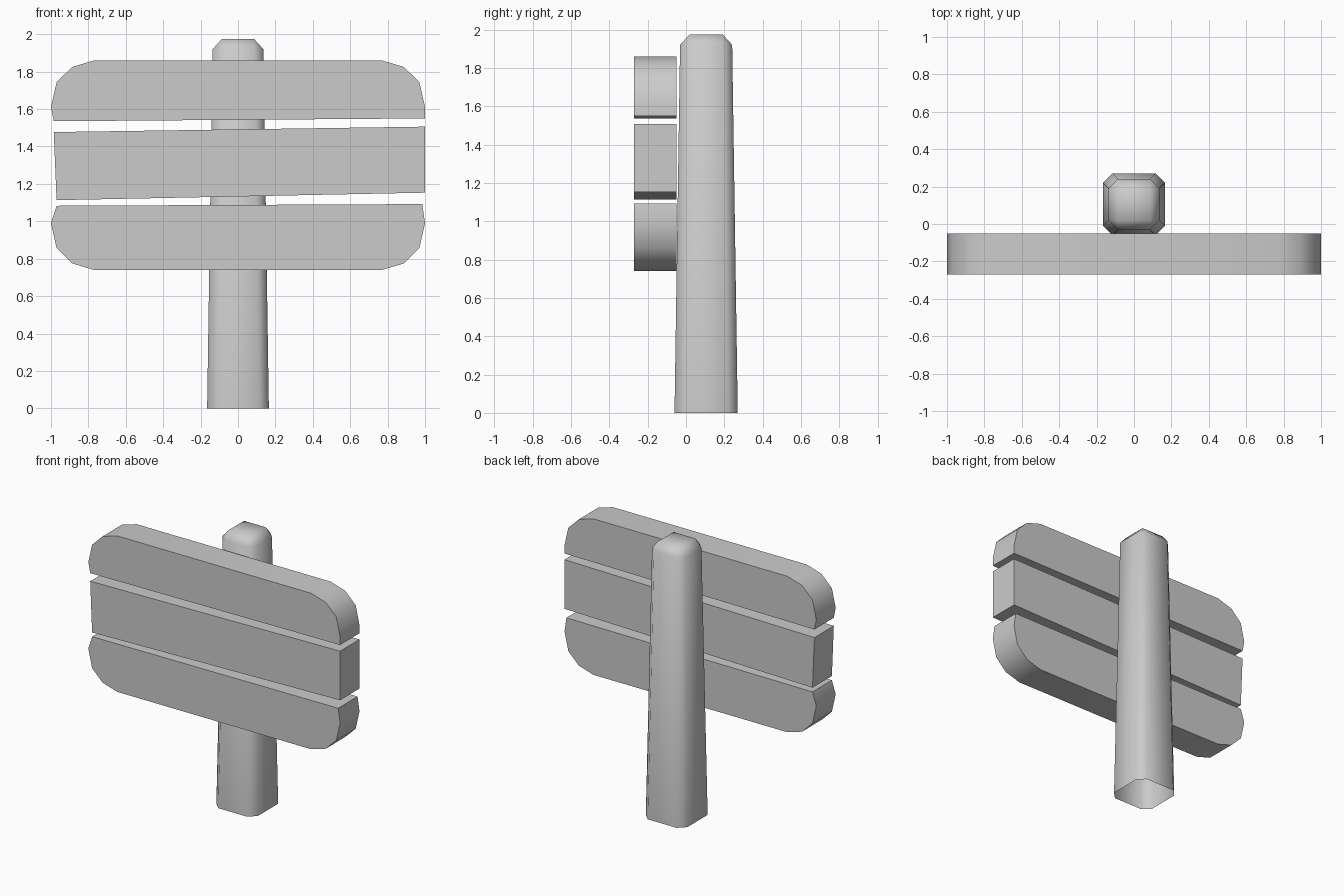
import bpy
import math

cube = bpy.data.objects.get("Cube")
if cube:
    bpy.data.objects.remove(cube, do_unlink=True)

# One plain grey for the whole sign
grey = bpy.data.materials.new("plain grey")
grey.use_nodes = True
COLOUR = (0.6, 0.6, 0.6, 1)
grey.diffuse_color = COLOUR
grey.node_tree.nodes["Principled BSDF"].inputs["Base Color"].default_value = COLOUR


def make_object(name, verts, faces, smooth_angle):
    mesh = bpy.data.meshes.new(name)
    mesh.from_pydata(verts, [], faces)
    mesh.materials.append(grey)
    obj = bpy.data.objects.new(name, mesh)
    bpy.context.collection.objects.link(obj)
    bpy.ops.object.select_all(action='DESELECT')
    obj.select_set(True)
    bpy.context.view_layer.objects.active = obj
    bpy.ops.object.shade_smooth_by_angle(angle=math.radians(smooth_angle))
    return obj


def board(name, outline, front=-0.27, back=-0.05):
    """Extrude a clockwise front outline (x, z) into a plank."""
    n = len(outline)
    verts = [(x, y, z) for y in (front, back) for x, z in outline]
    faces = [tuple(reversed(range(n))), tuple(range(n, 2 * n))]
    faces += [(i, (i + 1) % n, n + (i + 1) % n, n + i) for i in range(n)]
    return make_object(name, verts, faces, 40)


# Rounded end, from the outer side to the long straight edge
corner = [(1.0, 0.25), (0.97, 0.117), (0.887, 0.035), (0.77, 0.0)]

# Three planks with slightly crooked cuts between them
top_left = [(-x, 1.86 - d) for x, d in corner]
top_right = [(x, 1.86 - d) for x, d in reversed(corner)]
board("top_board", [(-0.985, 1.535)] + top_left + top_right + [(1.0, 1.55)])

board("middle_board", [(-0.97, 1.113), (-0.985, 1.477), (1.0, 1.506), (1.0, 1.153)])

low_right = [(x, 0.74 + d) for x, d in corner]
low_left = [(-x, 0.74 + d) for x, d in reversed(corner)]
board("bottom_board", [(-0.97, 1.083), (0.985, 1.092)] + low_right + low_left)


# Tapered post with chamfered corners, open underneath
def ring(half, cut, z, centre=0.105):
    verts = []
    for sx, sy in ((1, -1), (1, 1), (-1, 1), (-1, -1)):
        a = (sx * (half - cut), centre + sy * half, z)
        b = (sx * half, centre + sy * (half - cut), z)
        verts += [a, b] if sx * sy < 0 else [b, a]
    return verts


CUT = 0.05
foot, shoulder = ring(0.165, CUT, 0), ring(0.136, CUT, 1.92)
crown = [(sx * 0.086, 0.105 + sy * 0.086, 1.975)
         for sx, sy in ((1, -1), (1, 1), (-1, 1), (-1, -1))]
faces = [(i, (i + 1) % 8, 8 + (i + 1) % 8, 8 + i) for i in range(8)]
for k in range(4):
    a, b, c = 8 + 2 * k, 9 + 2 * k, 8 + (2 * k + 2) % 8
    faces.append((a, b, 16 + k))                            # corner facet
    faces.append((b, c, 16 + (k + 1) % 4, 16 + k))          # sloped shoulder
faces.append((16, 17, 18, 19))
make_object("post", foot + shoulder + crown, faces, 60)
